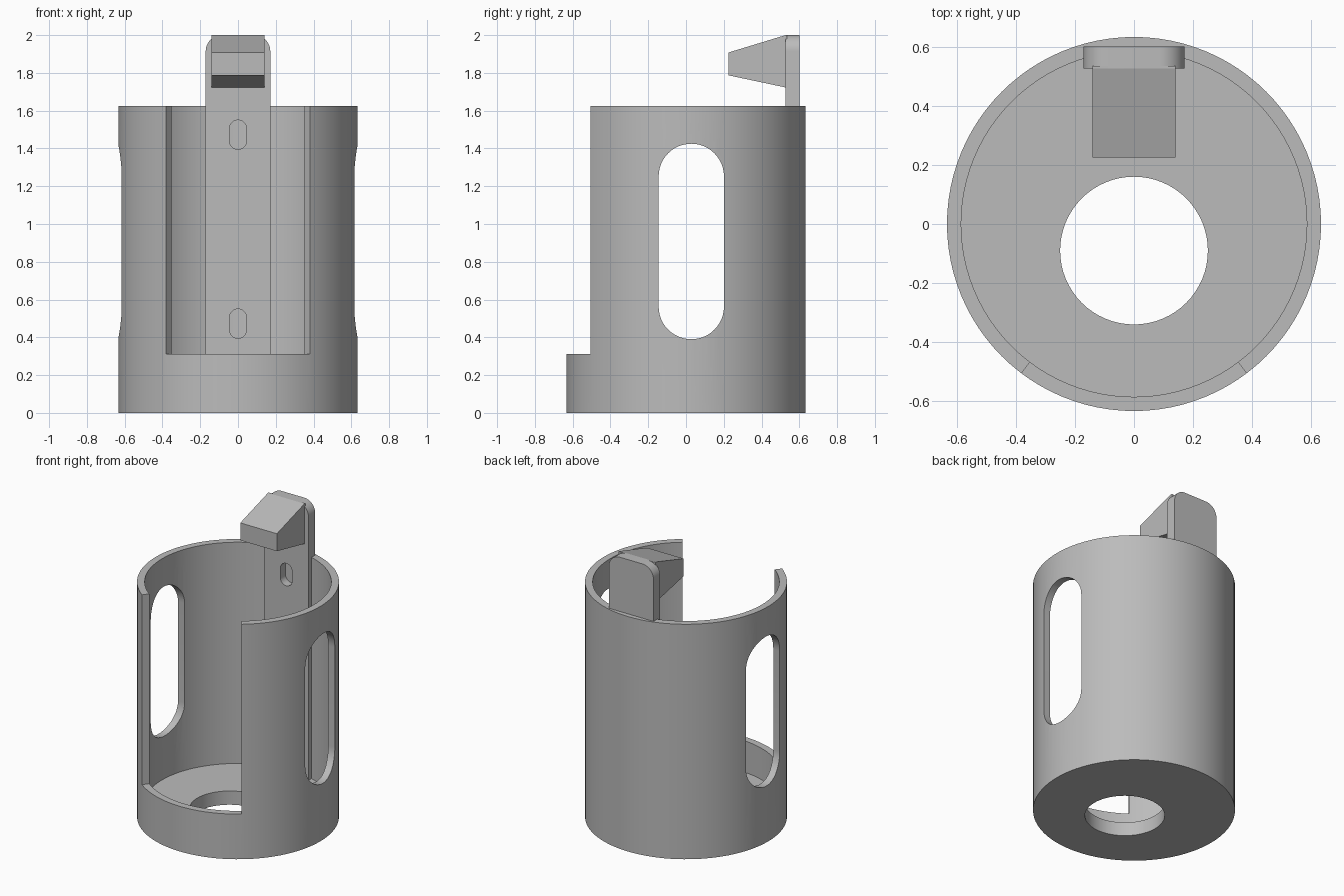
import bpy, bmesh, math
from mathutils import Matrix, Vector

if "Cube" in bpy.data.objects:
    bpy.data.objects.remove(bpy.data.objects["Cube"], do_unlink=True)

R_OUT, R_IN, HEIGHT, FLOOR = 0.633, 0.585, 1.625, 0.095

grey = bpy.data.materials.new("plain grey")
grey.use_nodes = True
grey.diffuse_color = (0.5, 0.5, 0.5, 1)
grey.node_tree.nodes["Principled BSDF"].inputs["Base Color"].default_value = (0.5, 0.5, 0.5, 1)


def prism(name, outline, start, end, axis="z"):
    """Extrude a 2D outline along an axis: z uses (x, y), y uses (x, z), x uses (y, z)."""
    place = {"z": lambda a, b, t: (a, b, t),
             "y": lambda a, b, t: (a, t, b),
             "x": lambda a, b, t: (t, a, b)}[axis]
    bm = bmesh.new()
    face = bm.faces.new([bm.verts.new(place(a, b, start)) for a, b in outline])
    grown = bmesh.ops.extrude_face_region(bm, geom=[face])
    shift = Vector(place(0, 0, end - start))
    bmesh.ops.translate(bm, vec=shift,
                        verts=[v for v in grown["geom"] if isinstance(v, bmesh.types.BMVert)])
    bmesh.ops.recalc_face_normals(bm, faces=bm.faces)
    mesh = bpy.data.meshes.new(name)
    bm.to_mesh(mesh)
    bm.free()
    mesh.materials.append(grey)
    obj = bpy.data.objects.new(name, mesh)
    bpy.context.collection.objects.link(obj)
    return obj


def arc(cx, cy, r, a0, a1, steps):
    angles = [math.radians(a0 + (a1 - a0) * i / steps) for i in range(steps + 1)]
    return [(cx + r * math.cos(a), cy + r * math.sin(a)) for a in angles]


def circle(cx, cy, r, steps=96):
    return arc(cx, cy, r, 0, 360, steps)[:-1]


def slot(cx, low, high, r):
    """Upright rounded slot outline."""
    return arc(cx, high - r, r, 0, 180, 24) + arc(cx, low + r, r, 180, 360, 24)


def cut(obj, cutters):
    """Subtract each cutter, apply the result and remove the cutter."""
    bpy.context.view_layer.objects.active = obj
    for cutter in cutters:
        mod = obj.modifiers.new("cut", "BOOLEAN")
        mod.operation, mod.solver, mod.object = "DIFFERENCE", "EXACT", cutter
        bpy.ops.object.modifier_apply(modifier=mod.name)
        bpy.data.objects.remove(cutter, do_unlink=True)


def smooth(obj):
    bpy.ops.object.select_all(action="DESELECT")
    obj.select_set(True)
    bpy.context.view_layer.objects.active = obj
    bpy.ops.object.shade_smooth_by_angle(angle=math.radians(25))


# Cup with floor hole, side windows and open front
cup = prism("cup", circle(0, 0, R_OUT), 0, HEIGHT)
half = math.radians(37)
side, front = 2 * math.sin(half), -2 * math.cos(half)
cut(cup, [
    prism("bore_cutter", circle(0, 0, R_IN), FLOOR, 2),
    prism("floor_hole_cutter", circle(0, -0.09, 0.25, 64), -0.5, 0.5),
    prism("window_cutter", slot(0.028, 0.39, 1.425, 0.173), -1, 1, "x"),
    prism("front_opening_cutter", [(0, 0), (-side, front), (side, front)], 0.312, 2),
])
smooth(cup)

# Back plate with rounded top corners and two small slots
W, CORNER = 0.171, 0.085
outline = ([(-W, FLOOR - 0.02), (W, FLOOR - 0.02)]
           + arc(W - CORNER, 2 - CORNER, CORNER, 0, 90, 12)
           + arc(CORNER - W, 2 - CORNER, CORNER, 90, 180, 12))
plate = prism("back_plate", outline, 0.527, 0.6, "y")
cut(plate, [prism("plate_slot_cutter", slot(0, low, low + 0.155, 0.045), 0.4, 0.7, "y")
            for low in (0.395, 1.395)])
smooth(plate)

# Tapered hook at the top of the plate
hook = prism("hook", [(0.535, 2), (0.527, 2), (0.225, 1.908), (0.225, 1.787),
                      (0.527, 1.723), (0.535, 1.723)], -0.14, 0.14, "x")
